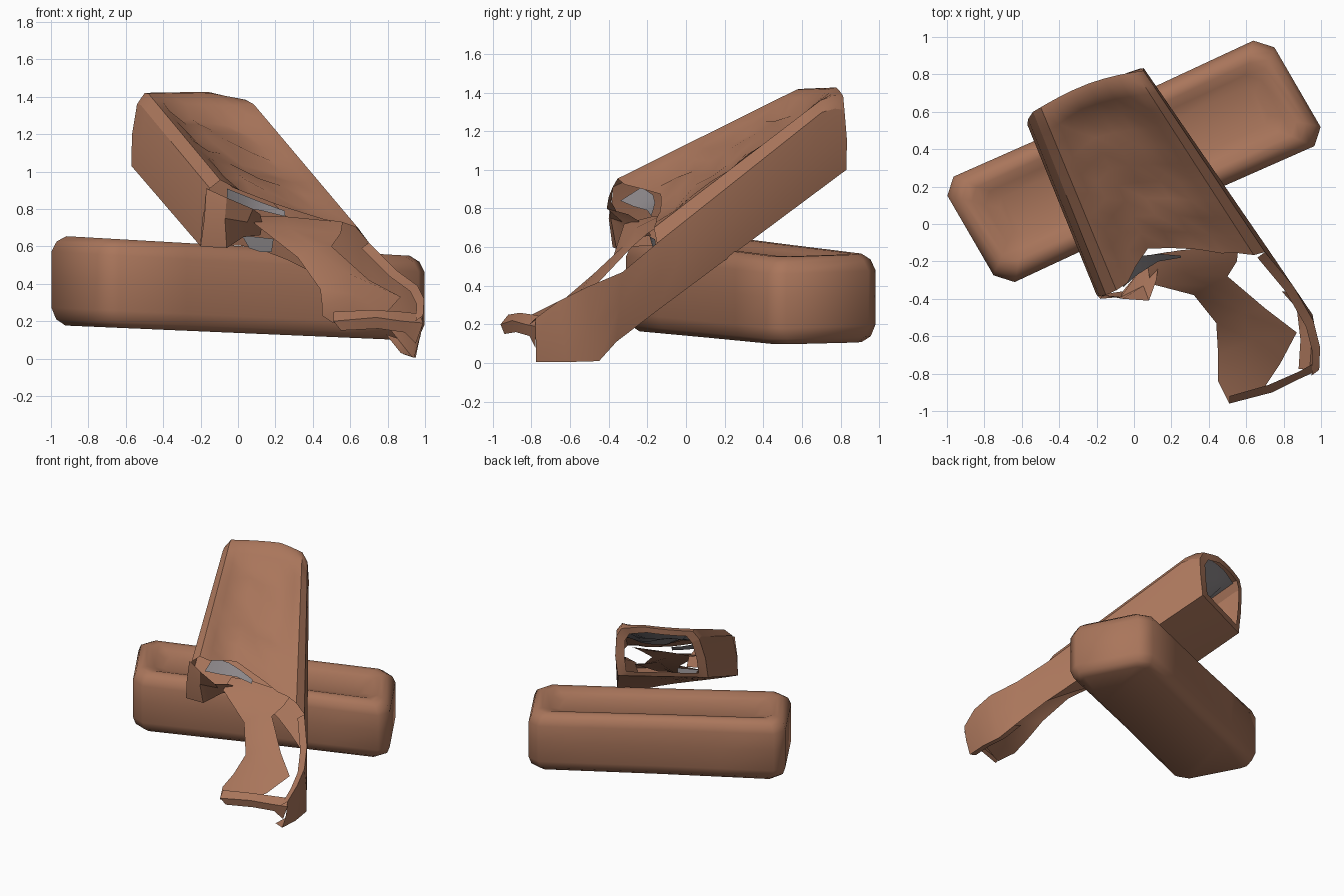
import bpy, bmesh, math, random
from mathutils import Vector as V

if "Cube" in bpy.data.objects:
    bpy.data.objects.remove(bpy.data.objects["Cube"])
random.seed(4)

clay = bpy.data.materials.new("brown_clay")
clay.diffuse_color = (0.40, 0.18, 0.105, 1)
clay.use_nodes = True
clay.node_tree.nodes["Principled BSDF"].inputs["Base Color"].default_value = clay.diffuse_color
grey = bpy.data.materials.new("grey_lining")
grey.diffuse_color = (0.27, 0.25, 0.26, 1)
grey.use_nodes = True
grey.node_tree.nodes["Principled BSDF"].inputs["Base Color"].default_value = grey.diffuse_color


def finish(name, bm, smooth=40, mat=clay):
    me = bpy.data.meshes.new(name)
    bm.to_mesh(me)
    bm.free()
    me.materials.append(mat)
    ob = bpy.data.objects.new(name, me)
    bpy.context.collection.objects.link(ob)
    bpy.ops.object.select_all(action='DESELECT')
    ob.select_set(True)
    bpy.context.view_layer.objects.active = ob
    bpy.ops.object.shade_smooth_by_angle(angle=math.radians(smooth))


def sheet(name, rows, facing, smooth=40, mat=clay):
    """Skin a grid of points; the average normal is turned towards `facing`."""
    bm = bmesh.new()
    vs = [[bm.verts.new(p) for p in r] for r in rows]
    for a, b in zip(vs, vs[1:]):
        for i in range(len(a) - 1):
            bm.faces.new((a[i], a[i + 1], b[i + 1], b[i]))
    bm.normal_update()
    if sum((f.normal * f.calc_area()).dot(V(facing)) for f in bm.faces) < 0:
        bmesh.ops.reverse_faces(bm, faces=bm.faces)
    finish(name, bm, smooth, mat)


def mix(a, b, t):
    return V(a).lerp(V(b), t)


# lower brick: stacked chamfered rings, slightly skewed, with a sunken trough on top
L, W, ANG = 0.96, 0.325, math.radians(24.4)
bm = bmesh.new()
rings = []
for inset, z, ch in ((0.06, 0, .06), (0.02, 0.03, .075), (0, 0.09, .08), (0, 0.25, .08), (0, 0.38, .08),
                     (0.02, 0.435, .08), (0.06, 0.465, .07), (0.10, 0.465, .06), (0.15, 0.443, .06),
                     (0.21, 0.423, .04)):
    l, w = L - inset, W - inset
    pts = [(l, -w + ch)]
    pts += [(l, w - ch), (l - ch, w)]
    pts += [(s * l, w) for s in (0.5, 0, -0.5)]
    pts += [(-l + ch, w), (-l, w - ch), (-l, -w + ch), (-l + ch, -w)]
    pts += [(s * l, -w) for s in (-0.5, 0, 0.5)]
    pts += [(l - ch, -w)]
    ring = []
    for x, y in pts:
        waist = 1 - 0.03 * (1 - abs(x) / L)
        x -= 0.1 * y
        X = x * math.cos(ANG) - y * waist * math.sin(ANG)
        Y = x * math.sin(ANG) + y * waist * math.cos(ANG)
        zz = 0.137 - 0.043 * X + z * (1 - 0.03 * X)
        ring.append(bm.verts.new((X, Y + 0.335, zz)))
    rings.append(ring)
n = len(rings[0])
for a, b in zip(rings, rings[1:]):
    for i in range(n):
        j = (i + 1) % n
        bm.faces.new((a[i], a[j], b[j], b[i]))
bm.faces.new(rings[0][::-1])
bm.faces.new(rings[-1])
bmesh.ops.triangulate(bm, faces=[f for f in bm.faces if len(f.verts) > 4])
finish("lower_brick", bm, 60)

# upper brick: hollow leaning shell, corners back-left, back-right, front-left, front-right
TOP = ((-.54, .60, 1.42), (.05, .82, 1.43), (-.15, -.38, .95), (.70, -.15, .66))
BOT = ((-.57, .53, 1.03), (.03, .83, 1.0), (-.20, -.38, .60), (.72, -.15, .27))


def quad(c, u, v):
    return mix(mix(c[0], c[1], u), mix(c[2], c[3], u), v)


US = [0, .07, .15, .24, .36, .5, .64, .76, .85, .93, 1]
VS = [0, .05, .12, .2, .3, .4, .5, .6, .7, .8, .9, 1]
FRONT = [1, .99, .97, .90, .83, .86, .90, .95, .97, 1, 1]  # torn front edge


def top_point(i, v):
    u = US[i]
    p = quad(TOP, u, v * FRONT[i])
    du, dv = min(u, 1 - u), v
    p.z += -0.06 * max(0, 1 - du / .07) - 0.02 * max(0, 1 - dv / .05) + 0.02
    # the back right corner is cut low
    p.z -= .06 * max(0, (u - .65) / .35) * max(0, 1 - v / .12)
    p.y += 0.04 * math.sin(math.pi * u) * (1 - v)
    # oval trough with a rough floor, deepest near the raised end
    k = max(0, min(1, (du - .11) / .14)) * max(0, min(1, (dv - .08) / .13))
    p.z -= k * (0.07 + random.uniform(-.025, .025))
    return p


top = [[top_point(i, v) for i in range(len(US))] for v in VS]
sheet("upper_brick_top", top, (0, 0, 1), 50)

left = [[r[0], mix(r[0], quad(BOT, 0, v), .5) + V((-.012, -.005, 0)), quad(BOT, 0, v)]
        for r, v in zip(top, VS)]
sheet("upper_brick_left_side", left, (-1, -.4, 0))
right = [[r[-1], mix(r[-1], quad(BOT, 1, v), .5) + V((.012, .008, 0)), quad(BOT, 1, v)]
         for r, v in zip(top, VS)]

# right side carries on past the break as a bent flap down to the ground
for t, b in (((.85, -.33, .47), (.85, -.36, .11)), ((.96, -.52, .39), (.93, -.45, .01)),
             ((.995, -.66, .32), (.95, -.62, .005)), ((.99, -.78, .23), (.94, -.775, .005))):
    right.append([V(t), mix(t, b, .5) + V((.01, 0, 0)), V(b)])
sheet("upper_brick_right_side", right, (1, .5, 0))
sheet("flap_top_lip", [[r[0], r[0] + V((-.04, -.03, -.03))] for r in right[11:]], (0, 0, 1))
sheet("flap_bottom_lip", [[r[2], r[2] + V((-.06, 0, .02))] for r in right[-4:]], (0, 0, -1))

# underside
sheet("upper_brick_underside",
      [[quad(BOT, u, v * (1 - .25 * math.sin(math.pi * u))) for u in US] for v in VS], (0, 0, -1))

# narrow frame around the open raised end
rim = top[0] + [right[0][1]] + [quad(BOT, u, 0) for u in US[::-1]] + [left[0][1], top[0][0]]
mid = sum(rim[:-1], V()) / (len(rim) - 1)
sheet("upper_brick_end_frame", [rim, [mix(p, mid, .2) + V((-.005, .005, 0)) for p in rim]], (-.3, 1, 0))

# grey lining inside the raised end and at the torn front
sheet("end_lining", [[p - V((0, 0, .012)) for p in r[1:-1]] for r in top[1:8]], (0, 0, -1), 40, grey)
sheet("front_lining", [
    [(-.06, -.23, .91), (.04, -.17, .87), (.14, -.16, .83), (.25, -.17, .79)],
    [(-.06, -.34, .84), (.02, -.27, .81), (.13, -.20, .79), (.25, -.18, .76)]], (.3, -.5, 1), 40, grey)
sheet("lower_lining", [
    [(.02, -.19, .66), (.10, -.18, .65), (.19, -.16, .64)],
    [(.06, -.17, .59), (.12, -.16, .57), (.18, -.15, .57)]], (0, -1, 0), 40, grey)

# torn corner piece at the front left
sheet("front_corner_piece", [
    [(-.17, -.38, .91), (-.18, -.40, .75), (-.20, -.38, .60)],
    [(-.06, -.40, .86), (-.07, -.39, .75), (-.06, -.36, .59)],
    [(.08, -.41, .80), (.05, -.33, .73), (.03, -.25, .65)],
    [(.12, -.30, .77), (.13, -.22, .72), (.12, -.18, .66)]], (0, -1, 0), 20)

# torn tongue hanging from the front edge
sheet("torn_tongue", [
    [(.06, -.17, .76), (.25, -.14, .76), (.56, -.11, .73)],
    [(.09, -.32, .72), (.27, -.26, .70), (.55, -.20, .67)],
    [(.32, -.38, .54), (.40, -.33, .60), (.50, -.28, .60)],
    [(.44, -.53, .37), (.58, -.48, .46), (.70, -.45, .42)],
    [(.45, -.70, .28), (.63, -.62, .34), (.87, -.58, .33)],
    [(.45, -.84, .23), (.60, -.80, .25), (.78, -.75, .23)],
    [(.51, -.96, .19), (.57, -.94, .20), (.70, -.87, .20)]], (0, -.5, 1), 40)

# thin strip linking the tongue to the flap
sheet("front_strip", [
    [(.51, -.92, .25), (.51, -.96, .20), (.55, -.94, .15)],
    [(.72, -.86, .26), (.74, -.90, .22), (.75, -.88, .16)],
    [(.88, -.79, .25), (.88, -.83, .20), (.89, -.81, .14)],
    [(.97, -.74, .24), (.99, -.78, .19), (.95, -.78, .08)]], (0, -1, 0))
